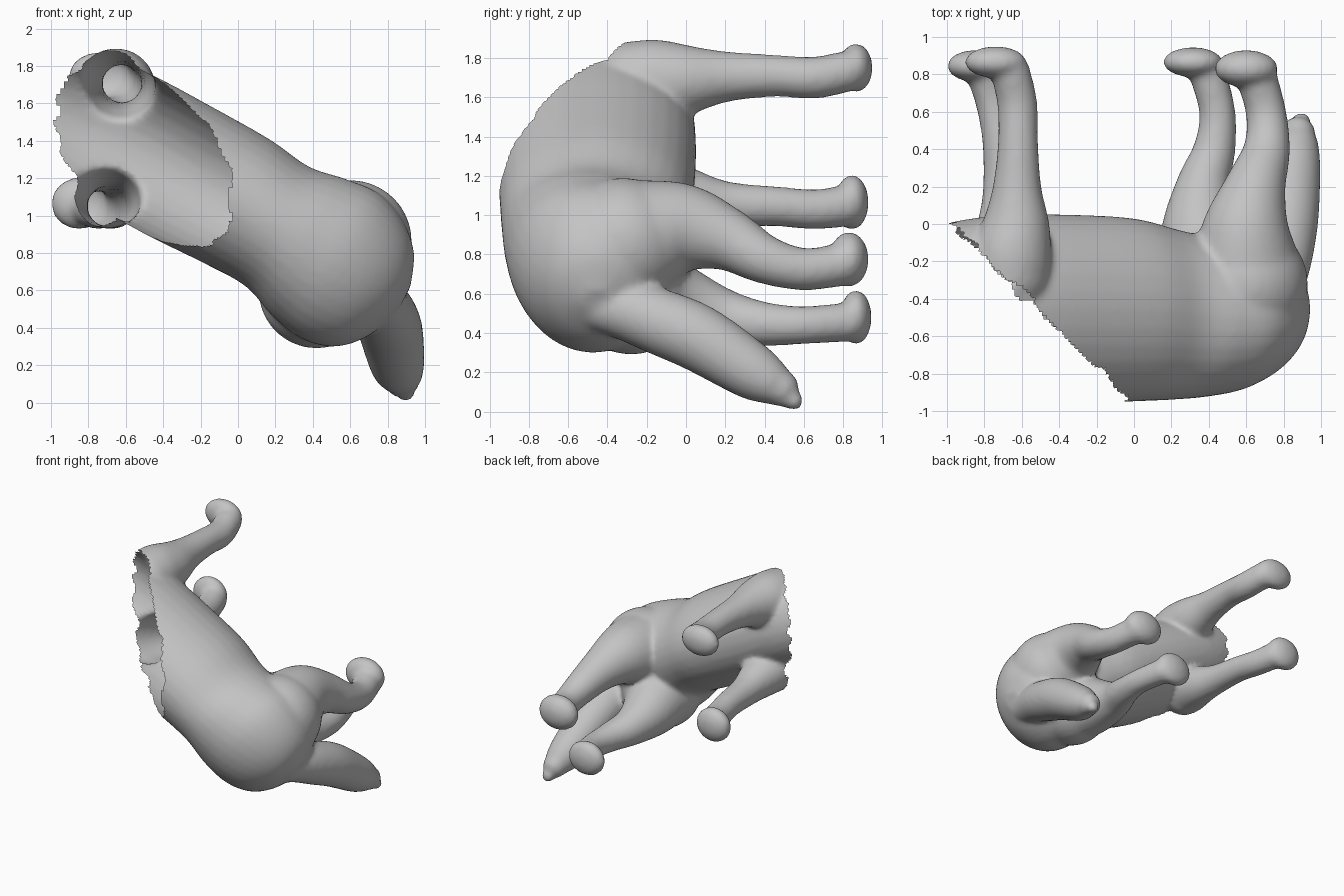
import bpy, bmesh, math
from mathutils import Vector, Matrix, noise

cube = bpy.data.objects.get("Cube")
if cube:
    bpy.data.objects.remove(cube, do_unlink=True)

skin = bpy.data.materials.new("plain_grey")
skin.use_nodes = True
skin.diffuse_color = (0.55, 0.55, 0.55, 1)
skin.node_tree.nodes["Principled BSDF"].inputs["Base Color"].default_value = (0.55, 0.55, 0.55, 1)

bm = bmesh.new()
SEG = 32


def smooth_keys(keys, steps=6):
    """Catmull-Rom interpolation through tuples of numbers."""
    out = []
    for i in range(len(keys) - 1):
        p0, p1 = keys[max(i - 1, 0)], keys[i]
        p2, p3 = keys[i + 1], keys[min(i + 2, len(keys) - 1)]
        for k in range(steps):
            t = k / steps
            out.append([0.5 * (2 * b + (c - a) * t + (2 * a - 5 * b + 4 * c - d) * t * t
                               + (3 * b - a - 3 * c + d) * t ** 3)
                        for a, b, c, d in zip(p0, p1, p2, p3)])
    out.append(list(keys[-1]))
    return out


def loft(rings):
    """Skin a list of rings and close both ends."""
    loops = [[bm.verts.new(p) for p in ring] for ring in rings]
    for a, b in zip(loops, loops[1:]):
        for i in range(SEG):
            j = (i + 1) % SEG
            bm.faces.new((a[i], a[j], b[j], b[i]))
    bm.faces.new(loops[0][::-1])
    bm.faces.new(loops[-1])


def ball(centre, radii):
    m = Matrix.Translation(centre) @ Matrix.Diagonal((*radii, 1))
    bmesh.ops.create_icosphere(bm, subdivisions=4, radius=1, matrix=m)


def limb(keys):
    """Round tube through (x, y, z, radius) keys with rounded ends."""
    pts = smooth_keys(keys)
    rings = []
    for i, p in enumerate(pts):
        ahead, behind = pts[min(i + 1, len(pts) - 1)], pts[max(i - 1, 0)]
        tangent = (Vector(ahead[:3]) - Vector(behind[:3])).normalized()
        u = tangent.cross(Vector((0, 0, 1))).normalized()
        v = tangent.cross(u)
        c = Vector(p[:3])
        rings.append([c + p[3] * (u * math.cos(2 * math.pi * k / SEG) + v * math.sin(2 * math.pi * k / SEG))
                      for k in range(SEG)])
    loft(rings)
    for p in (pts[0], pts[-1]):
        ball(p[:3], [p[3]] * 3)


# Trunk: ellipses along a slanted axis (distance, half width, back y, belly y, side shift)
axis = Vector((0.885, 0, -0.467))
side = Vector((0.467, 0, 0.885))
origin = Vector((-0.68, 0, 1.40))
trunk = [
    (-0.60, 0.30, -0.80, -0.04, 0.00), (-0.22, 0.37, -0.90, 0.03, 0.02),
    (0.05, 0.385, -0.95, 0.05, 0.03), (0.40, 0.385, -0.96, 0.05, 0.028),
    (0.75, 0.375, -0.95, 0.03, 0.028), (1.00, 0.362, -0.94, -0.025, 0.01),
    (1.20, 0.415, -0.925, -0.065, -0.01), (1.40, 0.44, -0.89, -0.08, -0.02),
    (1.58, 0.38, -0.81, -0.13, -0.03), (1.71, 0.25, -0.69, -0.22, -0.02),
    (1.78, 0.07, -0.53, -0.38, -0.01),
]
rings = []
for t, w, back, belly, shift in smooth_keys(trunk):
    c = origin + axis * t + side * shift + Vector((0, (back + belly) / 2, 0))
    h = (belly - back) / 2
    rings.append([c + side * (w * math.cos(2 * math.pi * k / SEG))
                  + Vector((0, h * math.sin(2 * math.pi * k / SEG), 0)) for k in range(SEG)])
loft(rings)

# Front legs, left then right
limb([(-0.66, -0.27, 1.67, 0.215), (-0.65, -0.15, 1.685, 0.21), (-0.63, 0.0, 1.69, 0.18),
      (-0.625, 0.2, 1.705, 0.13), (-0.62, 0.45, 1.71, 0.107), (-0.625, 0.65, 1.70, 0.107),
      (-0.66, 0.81, 1.73, 0.105)])
limb([(-0.70, -0.20, 1.13, 0.20), (-0.68, 0.0, 1.085, 0.16), (-0.69, 0.2, 1.055, 0.118),
      (-0.71, 0.45, 1.045, 0.102), (-0.745, 0.65, 1.03, 0.102), (-0.79, 0.80, 1.045, 0.105)])

# Hind legs, left then right
limb([(0.60, -0.32, 0.86, 0.33), (0.60, -0.03, 0.93, 0.24), (0.65, 0.2, 0.88, 0.165),
      (0.71, 0.4, 0.775, 0.125), (0.705, 0.6, 0.725, 0.108), (0.65, 0.80, 0.75, 0.11)])
limb([(0.42, -0.28, 0.60, 0.31), (0.36, -0.03, 0.53, 0.22), (0.37, 0.2, 0.475, 0.148),
      (0.43, 0.4, 0.445, 0.113), (0.445, 0.6, 0.44, 0.097), (0.39, 0.82, 0.455, 0.10)])

# Feet: flattened pads reaching forward
for centre, radii in [((-0.74, 0.865, 1.75), (0.165, 0.085, 0.125)),
                      ((-0.85, 0.845, 1.065), (0.15, 0.085, 0.14)),
                      ((0.60, 0.83, 0.775), (0.17, 0.10, 0.14)),
                      ((0.315, 0.865, 0.48), (0.16, 0.08, 0.14))]:
    ball(centre, radii)

# Tail with a small knob at its tip
limb([(0.73, -0.48, 0.55, 0.13), (0.765, -0.3, 0.515, 0.155), (0.795, -0.13, 0.455, 0.168),
      (0.82, 0.07, 0.37, 0.17), (0.85, 0.32, 0.215, 0.148), (0.868, 0.42, 0.155, 0.123),
      (0.876, 0.48, 0.12, 0.095)])
limb([(0.88, 0.47, 0.10, 0.07), (0.89, 0.52, 0.07, 0.055), (0.895, 0.55, 0.055, 0.05)])

bmesh.ops.recalc_face_normals(bm, faces=bm.faces)
mesh = bpy.data.meshes.new("animal_body")
bm.to_mesh(mesh)
bm.free()
body = bpy.data.objects.new("animal_body", mesh)
bpy.context.collection.objects.link(body)
bpy.ops.object.select_all(action='DESELECT')
body.select_set(True)
bpy.context.view_layer.objects.active = body

# Fuse the parts into one skin and soften the joints
remesh = body.modifiers.new("fuse", 'REMESH')
remesh.mode = 'VOXEL'
remesh.voxel_size = 0.02
soften = body.modifiers.new("soften", 'SMOOTH')
soften.factor = 0.5
soften.iterations = 8
for name in ("fuse", "soften"):
    bpy.ops.object.modifier_apply(modifier=name)

# Torn opening at the neck: cut a ragged slanted plane, leaving a hollow shell
bm = bmesh.new()
bm.from_mesh(body.data)
torn = [v for v in bm.verts
        if v.co.x + v.co.y < -0.98 + 0.07 * noise.noise(v.co * 9)]
bmesh.ops.delete(bm, geom=torn, context='VERTS')
bm.to_mesh(body.data)
bm.free()

body.data.materials.clear()
body.data.materials.append(skin)
for poly in body.data.polygons:
    poly.material_index = 0
bpy.ops.object.shade_smooth_by_angle(angle=math.radians(50))
